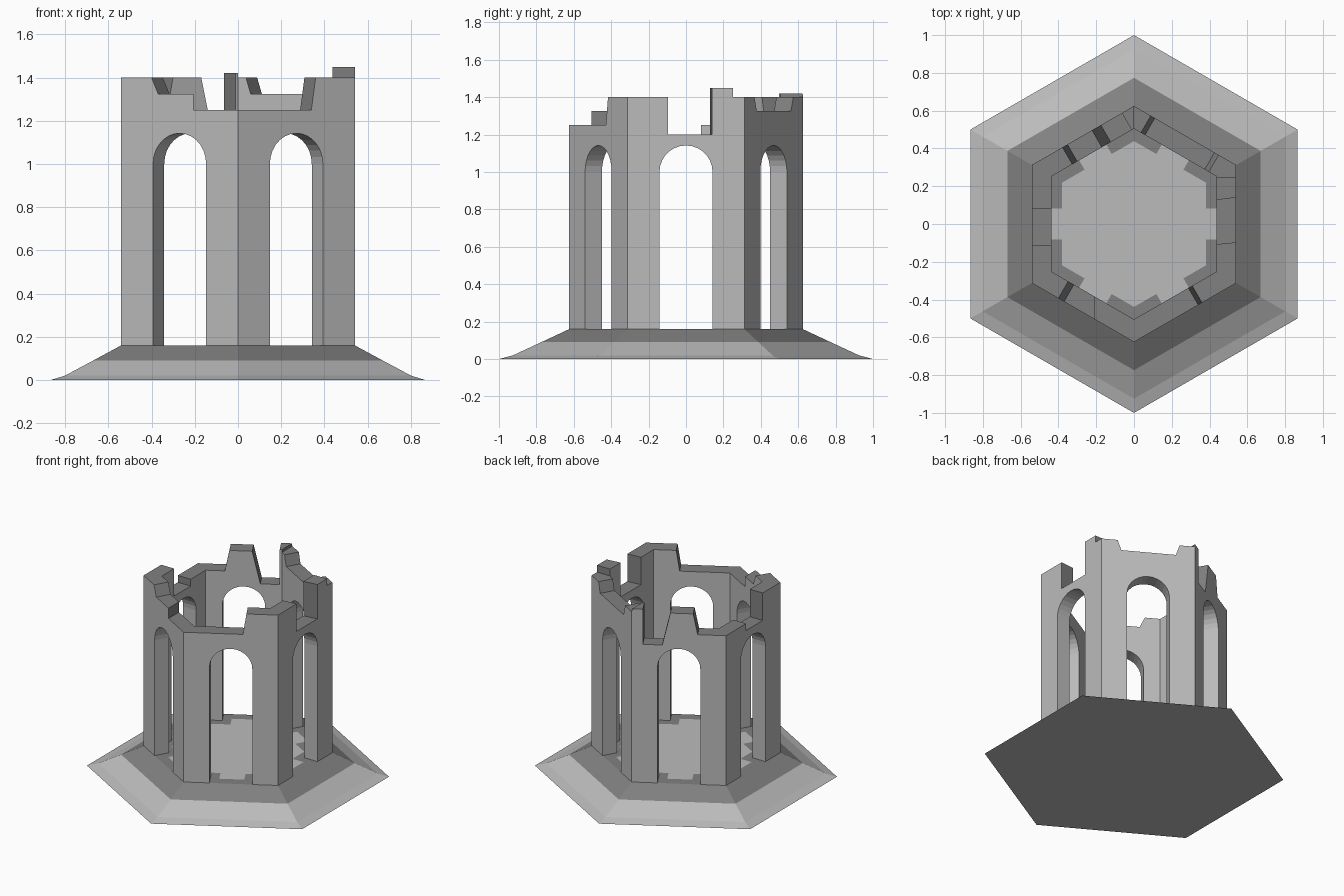
import bpy, bmesh
from math import radians, sin, cos, pi
from mathutils import Vector

cube = bpy.data.objects.get("Cube")
if cube:
    bpy.data.objects.remove(cube, do_unlink=True)


def material(name, value):
    m = bpy.data.materials.new(name)
    m.use_nodes = True
    colour = (value, value, value, 1)
    m.diffuse_color = colour
    m.node_tree.nodes["Principled BSDF"].inputs["Base Color"].default_value = colour
    return m


LIGHT, DARK = 0, 1
MATERIALS = [material("light_stone", 0.5), material("dark_stone", 0.218)]
OUTER, INNER = 0.541, 0.437           # wall face distances from the axis
TAN30 = 0.57735
HALF, HALF_IN = OUTER * TAN30, INNER * TAN30
GROUND, SPRING, ARCH = 0.16, 1.0, 0.142


def place(angle, dist, u, z):
    """Point at a distance from the axis and u along the side facing angle."""
    a = radians(angle)
    return Vector((dist * cos(a) - u * sin(a), dist * sin(a) + u * cos(a), z))


def finish(name, bm):
    bmesh.ops.remove_doubles(bm, verts=bm.verts, dist=0.0001)
    bmesh.ops.recalc_face_normals(bm, faces=bm.faces)
    mesh = bpy.data.meshes.new(name)
    bm.to_mesh(mesh)
    bm.free()
    for m in MATERIALS:
        mesh.materials.append(m)
    ob = bpy.data.objects.new(name, mesh)
    bpy.context.collection.objects.link(ob)
    return ob


# Sloping hexagonal base, dark near the tower
bm = bmesh.new()
rings = []
for radius, z in [(1.0, 0), (0.925, 0.02), (0.774, 0.09), (OUTER / cos(pi / 6), GROUND)]:
    rings.append([bm.verts.new(place(a, radius, 0, z)) for a in range(30, 390, 60)])
for k in range(3):
    for i in range(6):
        j = (i + 1) % 6
        f = bm.faces.new((rings[k][i], rings[k][j], rings[k + 1][j], rings[k + 1][i]))
        f.material_index = DARK if k == 2 else LIGHT
bm.faces.new(rings[0])

# Light floor with a tongue into every doorway, dark paving around it
edge, tongue, half_w = 0.38, 0.47, 0.083
floor = []
for i, a in enumerate(range(0, 360, 60)):
    side = [bm.verts.new(place(a, dist, u, GROUND))
            for dist, u in [(edge, -half_w), (tongue, -half_w), (tongue, half_w),
                            (edge, half_w), (edge, edge * TAN30)]]
    floor.append(side)
bm.faces.new([v for side in floor for v in side])
for i, side in enumerate(floor):
    following = floor[(i + 1) % 6]
    corner, last_corner = rings[3][i], rings[3][i - 1]
    pier = bm.faces.new((side[2], corner, following[1], following[0], side[4], side[3]))
    sill = bm.faces.new((side[1], last_corner, corner, side[2]))
    pier.material_index = sill.material_index = DARK
finish("base", bm)

# Broken top line of each wall: facing angle -> (along, height, along on the inside)
RUINS = {
    0: [(-HALF, 1.4), (-0.097, 1.4, -0.107), (-0.097, 1.2, -0.107),
        (0.14, 1.2, 0.127), (0.14, 1.45, 0.127), (0.25, 1.45), (0.25, 1.4), (HALF, 1.4)],
    60: [(-HALF, 1.4), (-0.205, 1.4), (-0.18, 1.325), (0.185, 1.325),
         (0.21, 1.4), (HALF, 1.4)],
    120: [(-HALF, 1.4), (-0.311, 1.42), (-0.238, 1.42), (-0.238, 1.165), (-0.11, 1.165),
          (-0.056, 1.4), (0.095, 1.4), (0.125, 1.25), (HALF, 1.25)],
    180: [(-HALF, 1.25), (-0.08, 1.25), (-0.08, 1.2), (0.11, 1.2),
          (0.11, 1.4), (HALF, 1.4)],
    240: [(-HALF, 1.4), (-0.15, 1.4), (-0.115, 1.325), (0.075, 1.325, 0.015),
          (0.075, 1.25, 0.015), (HALF, 1.25)],
    300: [(-HALF, 1.25), (0.08, 1.25), (0.103, 1.4), (HALF, 1.4)],
}

# Arched doorway outline shared by all walls
STEPS = 14
arch = [(-HALF, GROUND), (-ARCH, GROUND)]
arch += [(-ARCH * cos(pi * i / STEPS), SPRING + ARCH * sin(pi * i / STEPS))
         for i in range(STEPS + 1)]
arch += [(ARCH, GROUND), (HALF, GROUND)]

# Six mitred walls welded into one ring
bm = bmesh.new()
for angle, skyline in RUINS.items():
    profile = arch + skyline[::-1]
    n = len(profile)
    front = [bm.verts.new(place(angle, OUTER, p[0], p[1])) for p in profile]
    back = [bm.verts.new(place(angle, INNER, max(-HALF_IN, min(HALF_IN, p[-1] if len(p) > 2 else p[0])), p[1]))
            for p in profile]
    bm.faces.new(front)
    bm.faces.new(back[::-1])
    for i in range(n):
        j = (i + 1) % n
        if abs(profile[i][0]) == HALF and profile[i][0] == profile[j][0]:
            continue                  # open mitre, closed by the next wall
        f = bm.faces.new((front[j], front[i], back[i], back[j]))
        f.material_index = DARK if i >= len(arch) else LIGHT
finish("tower_walls", bm)
